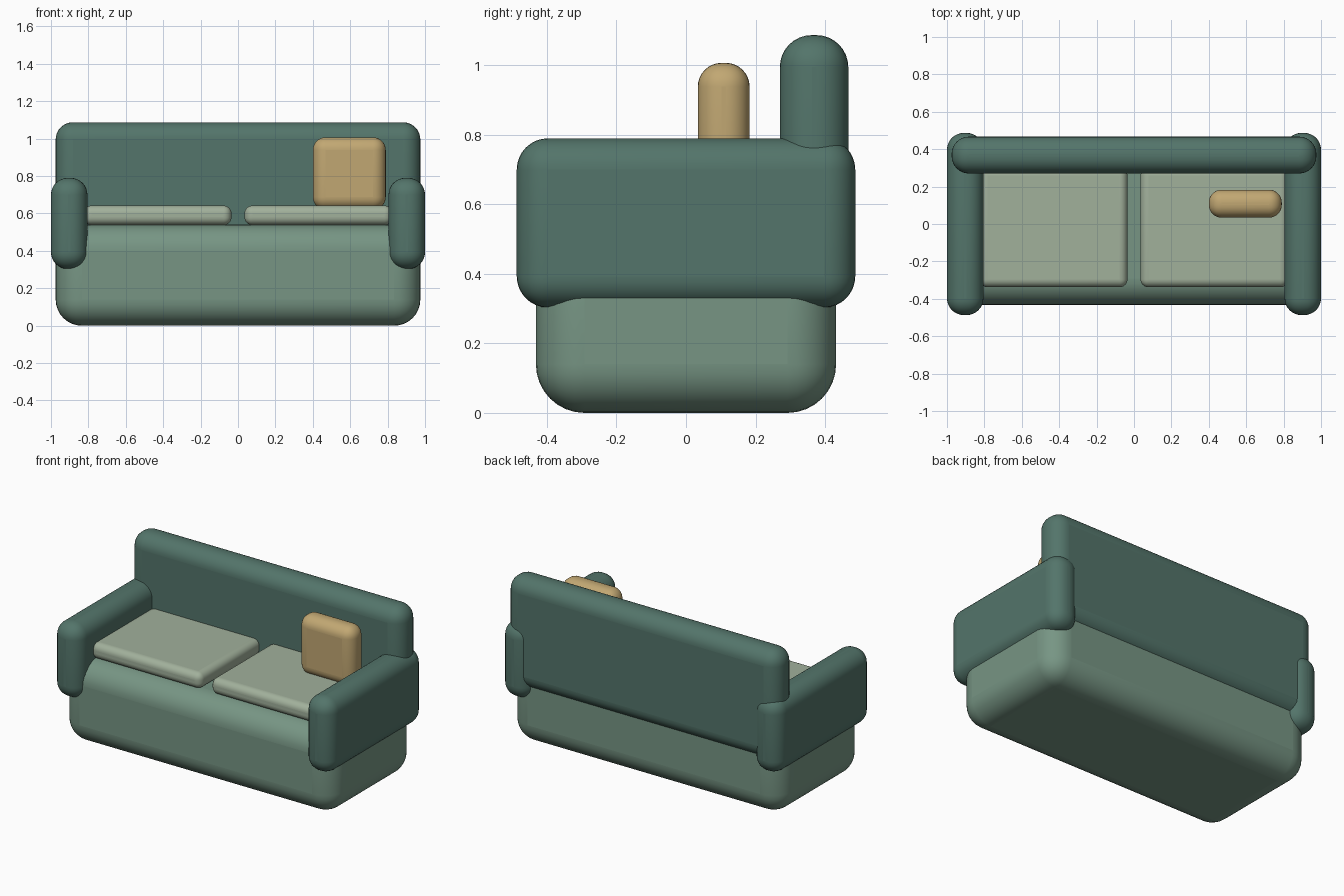
import bpy
import math

if "Cube" in bpy.data.objects:
    bpy.data.objects.remove(bpy.data.objects["Cube"])


def material(name, rgb):
    m = bpy.data.materials.new(name)
    m.diffuse_color = (*[(c / 255) ** 2.2 for c in rgb], 1)
    m.use_nodes = True
    m.node_tree.nodes["Principled BSDF"].inputs["Base Color"].default_value = m.diffuse_color
    return m


frame_mat = material("dark_green", (84, 116, 106))
base_mat = material("mid_green", (118, 148, 131))
cushion_mat = material("pale_green", (160, 175, 154))
pillow_mat = material("tan", (192, 166, 114))


def soft_box(name, x, y, z, radius, mat):
    """Rounded box spanning the given (min, max) ranges."""
    spans = (x, y, z)
    bpy.ops.mesh.primitive_cube_add(size=1, location=[(a + b) / 2 for a, b in spans])
    ob = bpy.context.object
    ob.name = name
    ob.scale = [b - a for a, b in spans]
    bpy.ops.object.transform_apply(location=False, rotation=False, scale=True)
    bevel = ob.modifiers.new("rounding", 'BEVEL')
    bevel.width = radius
    bevel.segments = 8
    ob.data.materials.append(mat)
    bpy.ops.object.shade_smooth_by_angle(angle=math.radians(40))
    return ob


# upholstered base and backrest
soft_box("base", (-0.975, 0.975), (-0.432, 0.432), (0, 0.54), 0.14, base_mat)
soft_box("backrest", (-0.975, 0.975), (0.27, 0.467), (0.375, 1.087), 0.092, frame_mat)

# mirrored arms and seat cushions
for side, s in (("left", -1), ("right", 1)):
    soft_box(side + "_arm", sorted((s * 0.805, s * 1.0)), (-0.487, 0.487),
             (0.303, 0.79), 0.09, frame_mat)
    soft_box(side + "_seat_cushion", sorted((s * 0.035, s * 0.825)), (-0.338, 0.30),
             (0.538, 0.642), 0.042, cushion_mat)

# throw pillow on the right cushion
soft_box("throw_pillow", (0.40, 0.79), (0.034, 0.183), (0.62, 1.007), 0.068, pillow_mat)
